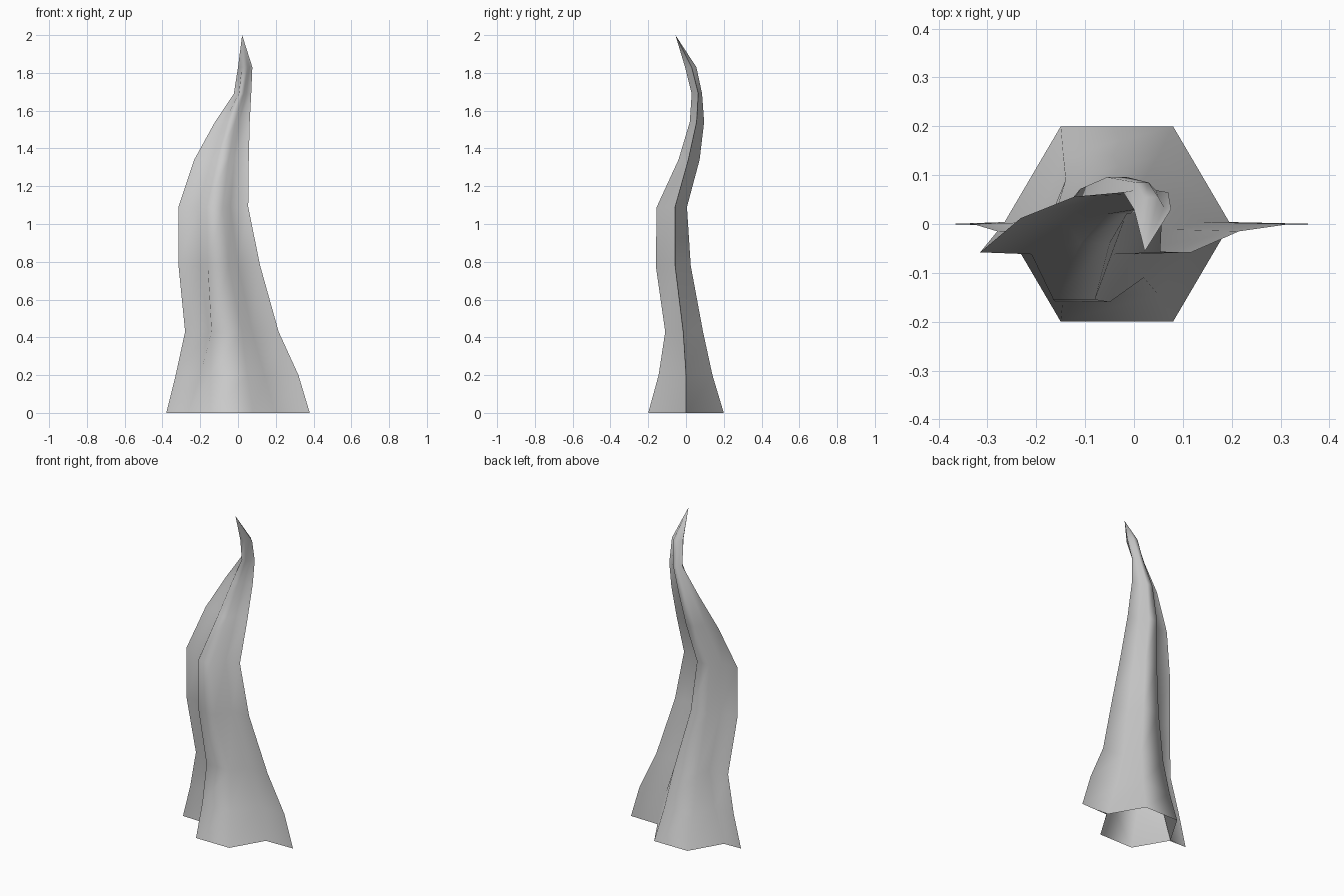
import bpy, bmesh, math

# Each level: z, then x of left fin tip, left root, left corner, right corner, right root, right fin tip,
# then y of front, fin and back
LEVELS = [
    (0.00, -0.38, -0.265, -0.15, 0.08, 0.195, 0.38, -0.20, 0.0, 0.20),
    (0.20, -0.33, -0.20, -0.145, 0.05, 0.14, 0.32, -0.145, 0.0, 0.14),
    (0.43, -0.28, -0.155, -0.14, 0.02, 0.075, 0.215, -0.11, -0.015, 0.09),
    (0.78, -0.315, -0.20, -0.16, -0.05, 0.0, 0.117, -0.16, -0.058, 0.025),
    (1.09, -0.315, -0.21, -0.165, -0.08, -0.04, 0.054, -0.155, -0.058, 0.005),
    (1.34, -0.232, -0.14, -0.11, -0.05, -0.02, 0.057, -0.04, 0.012, 0.072),
    (1.54, -0.122, -0.075, -0.055, -0.015, 0.005, 0.062, 0.02, 0.056, 0.096),
    (1.69, -0.022, 0.0, 0.005, 0.03, 0.045, 0.07, 0.03, 0.065, 0.085),
    (1.83, 0.0, 0.008, 0.02, 0.05, 0.062, 0.076, -0.005, 0.03, 0.055),
]
TIP = (0.022, -0.056, 2.0)
FIN = 0.004  # half thickness of a fin at its root


def ring(bm, level):
    z, tl, rl, cl, cr, rr, tr, front, mid, back = level
    pts = [(tl, mid), (rl, mid - FIN), (cl, front), (cr, front), (rr, mid - FIN),
           (tr, mid), (rr, mid + FIN), (cr, back), (cl, back), (rl, mid + FIN)]
    return [bm.verts.new((x, y, z)) for x, y in pts]


# Twisting horn: six-sided tube with a thin fin on each side, open at the base
bm = bmesh.new()
rings = [ring(bm, lv) for lv in LEVELS]
n = len(rings[0])
for a, b in zip(rings, rings[1:]):
    for i in range(n):
        j = (i + 1) % n
        bm.faces.new((a[i], a[j], b[j], b[i]))

# Pointed end
tip = bm.verts.new(TIP)
for i in range(n):
    bm.faces.new((rings[-1][i], rings[-1][(i + 1) % n], tip))

mesh = bpy.data.meshes.new("finned_horn")
bm.to_mesh(mesh)
bm.free()
horn = bpy.data.objects.new("finned_horn", mesh)
bpy.context.collection.objects.link(horn)
bpy.context.view_layer.objects.active = horn
horn.select_set(True)
bpy.ops.object.shade_smooth_by_angle(angle=math.radians(80))
